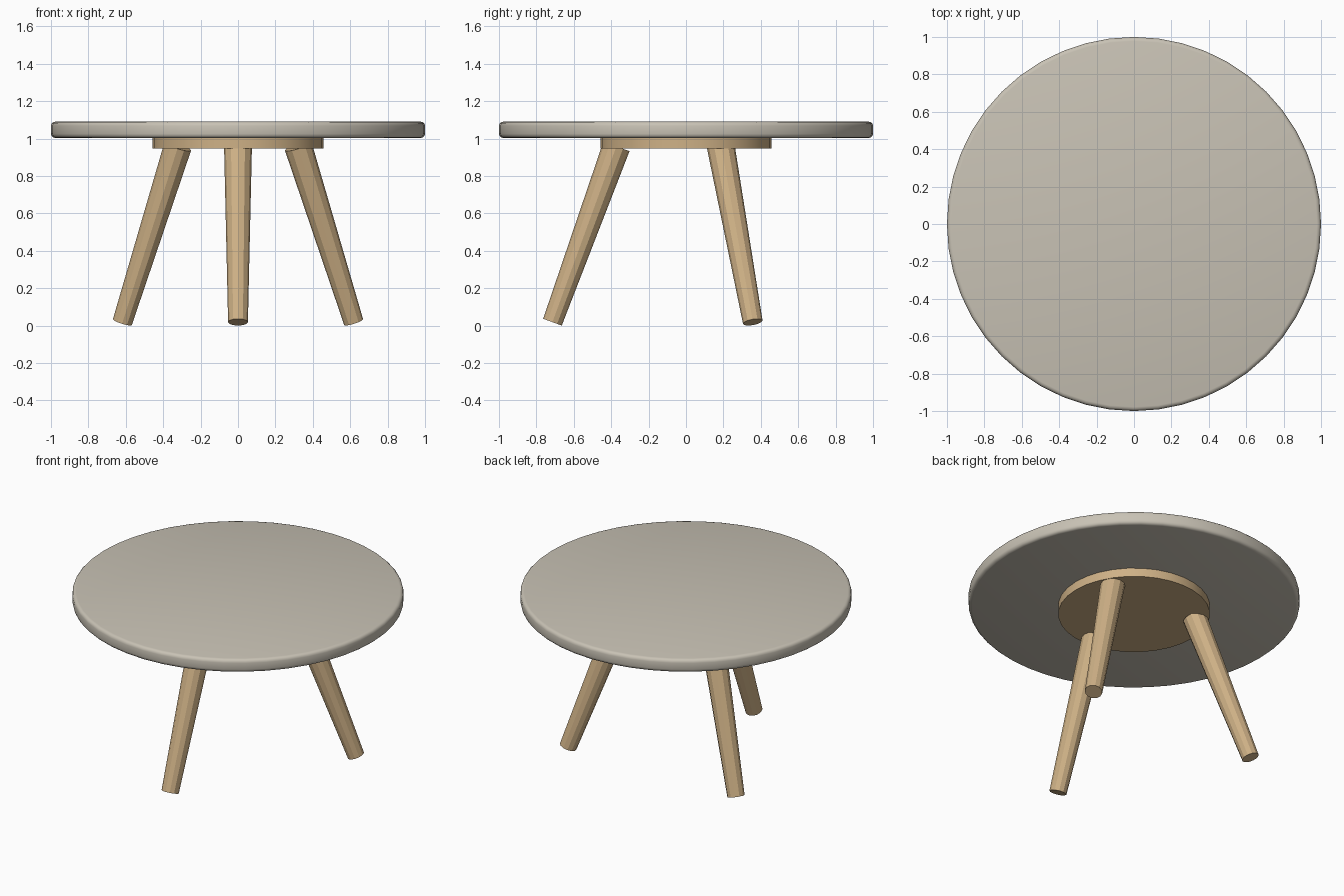
import bpy, math
from mathutils import Vector

if "Cube" in bpy.data.objects:
    bpy.data.objects.remove(bpy.data.objects["Cube"])


def paint(obj, name, color):
    mat = bpy.data.materials.get(name) or bpy.data.materials.new(name)
    mat.diffuse_color = color
    mat.use_nodes = True
    mat.node_tree.nodes["Principled BSDF"].inputs["Base Color"].default_value = mat.diffuse_color
    obj.data.materials.append(mat)


WOOD = ("wood", (0.62, 0.44, 0.24, 1))
STONE = ("stone", (0.58, 0.54, 0.46, 1))


def disc(name, radius, z0, z1, sides):
    bpy.ops.mesh.primitive_cylinder_add(vertices=sides, radius=radius, depth=z1 - z0,
                                        location=(0, 0, (z0 + z1) / 2))
    obj = bpy.context.object
    obj.name = name
    return obj


# Round top with softened rim
top = disc("table_top", 1.0, 1.003, 1.09, 48)
bevel = top.modifiers.new("rim", "BEVEL")
bevel.width = 0.022
bevel.segments = 3
bevel.limit_method = "ANGLE"
bevel.angle_limit = math.radians(40)
bpy.ops.object.modifier_apply(modifier="rim")
bpy.ops.object.shade_smooth_by_angle(angle=math.radians(35))
paint(top, *STONE)

# Mounting plate under the top
plate = disc("mounting_plate", 0.458, 0.946, 1.003, 32)
bpy.ops.object.shade_smooth_by_angle(angle=math.radians(30))
paint(plate, *WOOD)

# Three splayed, tapered legs
TILT = math.radians(20)
LENGTH = 1.0
for name, deg in (("front_leg", -90), ("back_right_leg", 30), ("back_left_leg", 150)):
    a = math.radians(deg)
    out = Vector((math.cos(a), math.sin(a), 0))
    foot = out * 0.714 + Vector((0, 0, 0.053 * math.sin(TILT)))
    axis = Vector((0, 0, math.cos(TILT))) - out * math.sin(TILT)
    bpy.ops.mesh.primitive_cone_add(vertices=12, radius1=0.053, radius2=0.0745,
                                    depth=LENGTH, location=foot + axis * LENGTH / 2,
                                    rotation=(0, -TILT, a))
    leg = bpy.context.object
    leg.name = name
    paint(leg, *WOOD)
